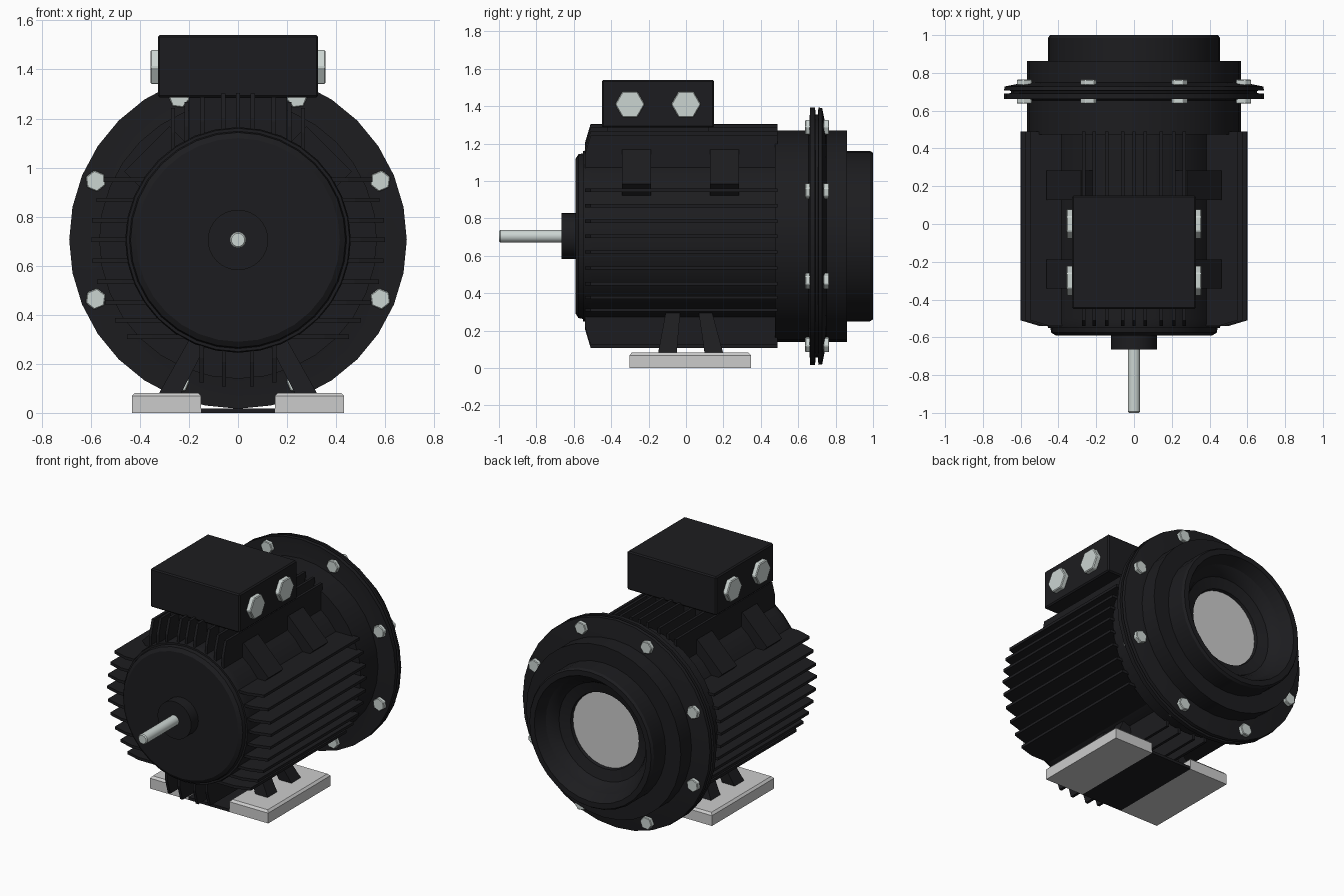
import bpy, bmesh
from math import sin, cos, pi, sqrt, radians
from mathutils import Vector, Matrix

if "Cube" in bpy.data.objects:
    bpy.data.objects.remove(bpy.data.objects["Cube"])

AXIS_Z = 0.705      # height of the shaft axis


def material(name, colour):
    m = bpy.data.materials.new(name)
    m.diffuse_color = colour
    m.use_nodes = True
    m.node_tree.nodes["Principled BSDF"].inputs["Base Color"].default_value = m.diffuse_color
    return m


BLACK = material("black_paint", (0.012, 0.012, 0.014, 1))
STEEL = material("steel", (0.6, 0.66, 0.64, 1))


def finish(name, bm, mat=None, smooth=False, bevel=0):
    bmesh.ops.remove_doubles(bm, verts=bm.verts, dist=1e-5)
    bmesh.ops.recalc_face_normals(bm, faces=bm.faces)
    me = bpy.data.meshes.new(name)
    bm.to_mesh(me)
    bm.free()
    ob = bpy.data.objects.new(name, me)
    bpy.context.collection.objects.link(ob)
    if mat:
        me.materials.append(mat)
    if bevel:
        b = ob.modifiers.new("bevel", 'BEVEL')
        b.width, b.segments = bevel, 1
    if smooth:
        bpy.ops.object.select_all(action='DESELECT')
        ob.select_set(True)
        bpy.context.view_layer.objects.active = ob
        bpy.ops.object.shade_smooth_by_angle(angle=radians(25))
    return ob


def lathe(name, profile, mat=BLACK, steps=32):
    """Spin (y, radius) points around the shaft axis."""
    bm = bmesh.new()
    vs = [bm.verts.new((r, y, AXIS_Z)) for y, r in profile]
    edges = [bm.edges.new(p) for p in zip(vs, vs[1:])]
    bmesh.ops.spin(bm, geom=vs + edges, cent=(0, 0, AXIS_Z), axis=(0, 1, 0),
                   angle=2 * pi, steps=steps)
    return finish(name, bm, mat, smooth=True)


def loft(bm, a, b):
    """Closed solid between two loops with the same point count."""
    va = [bm.verts.new(p) for p in a]
    vb = [bm.verts.new(p) for p in b]
    bm.faces.new(va)
    bm.faces.new(vb[::-1])
    n = len(va)
    for i in range(n):
        j = (i + 1) % n
        bm.faces.new((va[i], vb[i], vb[j], va[j]))


def rect(x0, x1, y0, y1, z):
    return [(x0, y0, z), (x1, y0, z), (x1, y1, z), (x0, y1, z)]


def box(bm, x0, x1, y0, y1, z0, z1):
    loft(bm, rect(x0, x1, y0, y1, z0), rect(x0, x1, y0, y1, z1))


def fin(bm, direction, offset, root):
    """Lengthwise fin, trimmed so that all tips lie on one cylinder."""
    tip = sqrt(0.6 ** 2 - offset ** 2)
    outline = [(root, -0.54), (tip - 0.1, -0.54), (tip, -0.51), (tip, 0.49), (root, 0.49)]
    side = Vector((0, 0, 1)) if direction.x else Vector((1, 0, 0))
    loops = []
    for t in (-0.009, 0.009):
        loops.append([direction * r + side * (offset + t) + Vector((0, y, AXIS_Z))
                      for r, y in outline])
    loft(bm, *loops)


def hexagon(bm, centre, r, depth, axis, turn=0.0):
    pts = []
    for d in (0, depth):
        ring = []
        for k in range(6):
            u, v = r * cos(turn + k * pi / 3), r * sin(turn + k * pi / 3)
            ring.append(Vector(centre) + (Vector((u, d, v)) if axis == 'y' else Vector((d, u, v))))
        pts.append(ring)
    loft(bm, *pts)


# Shaft and turned housing
lathe("shaft", [(-1.0, 0), (-1.0, 0.027), (-0.993, 0.033), (-0.6, 0.033)], STEEL)
lathe("shaft_collar", [(-0.6, 0.0), (-0.665, 0.0), (-0.665, 0.123), (-0.58, 0.123)])
lathe("front_cover", [(-0.59, 0), (-0.59, 0.415), (-0.575, 0.438), (-0.55, 0.443),
                      (-0.55, 0.455), (-0.53, 0.46), (-0.5, 0.46)])
lathe("motor_barrel", [(-0.54, 0), (-0.54, 0.45), (-0.53, 0.46), (0.5, 0.46)])
lathe("rear_bell", [(0.475, 0.4), (0.475, 0.566), (0.655, 0.566), (0.66, 0.6),
                    (0.663, 0.688), (0.69, 0.688), (0.693, 0.65), (0.705, 0.65),
                    (0.708, 0.688), (0.728, 0.685), (0.745, 0.6), (0.75, 0.566),
                    (0.862, 0.566), (0.862, 0.455), (0.985, 0.455), (1.0, 0.445),
                    (1.0, 0.41), (0.93, 0.375), (0.905, 0.34), (0.87, 0.32),
                    (0.85, 0.25), (0.83, 0.245)])
lathe("rear_opening_disc", [(0.83, 0), (0.83, 0.25)], None)

# Cooling fins
bm = bmesh.new()
for s in (-1, 1):
    for off in (0.245, 0.163, 0.08, 0, -0.085, -0.17, -0.255, -0.328, -0.395):
        fin(bm, Vector((s, 0, 0)), off, 0.2)
for off in (0, 0.06, 0.145, 0.21, 0.265):
    for s in ((-1, 1) if off else (1,)):
        fin(bm, Vector((0, 0, 1)), s * off, 0.35)
for off in (-0.147, -0.057, 0.057, 0.147):
    fin(bm, Vector((0, 0, -1)), off, 0.35)
finish("cooling_fins", bm, BLACK)

# Slanted lifting pads on both shoulders
bm = bmesh.new()
for s in (-1, 1):
    for y in (-0.265, 0.205):
        m = (Matrix.Translation((0, y, AXIS_Z)) @ Matrix.Rotation(s * pi / 4, 4, 'Y')
             @ Matrix.Translation((0, 0, 0.465)) @ Matrix.Diagonal((0.26, 0.155, 0.12, 1)))
        bmesh.ops.create_cube(bm, size=1, matrix=m)
finish("shoulder_pads", bm, BLACK)

# Terminal box with cable glands
bm = bmesh.new()
box(bm, -0.327, 0.327, -0.45, 0.15, 1.285, 1.54)
finish("terminal_box", bm, BLACK, bevel=0.008)
bm = bmesh.new()
box(bm, -0.2, 0.2, -0.42, 0.12, 1.1, 1.3)
finish("terminal_box_neck", bm, BLACK)
bm = bmesh.new()
for s in (-1, 1):
    for y in (-0.3, 0.0):
        hexagon(bm, (s * 0.32, y, 1.41), 0.08, s * 0.037, 'x')
finish("cable_glands", bm, STEEL, bevel=0.005)

# Flange bolts: heads, shanks and nuts
bm = bmesh.new()
for k in range(8):
    a = pi / 8 + k * pi / 4
    x, z = 0.628 * cos(a), AXIS_Z + 0.628 * sin(a)
    hexagon(bm, (x, 0.637, z), 0.044, 0.028, 'y', a)
    hexagon(bm, (x, 0.65, z), 0.02, 0.1, 'y', a)
    hexagon(bm, (x, 0.735, z), 0.044, 0.03, 'y', a)
finish("flange_bolts", bm, STEEL, bevel=0.004)

# Feet: pads with chamfered tops, joining plate and splayed legs
pads, legs = bmesh.new(), bmesh.new()
for s in (-1, 1):
    loft(pads, rect(s * 0.15, s * 0.433, -0.303, 0.347, 0),
         rect(s * 0.15, s * 0.433, -0.303, 0.347, 0.068))
    loft(pads, rect(s * 0.15, s * 0.433, -0.303, 0.347, 0.068),
         rect(s * 0.162, s * 0.42, -0.29, 0.334, 0.082))
    for (b0, b1), (t0, t1) in (((-0.15, -0.05), (-0.105, -0.03)),
                               ((0.10, 0.20), (0.065, 0.135))):
        loft(legs, rect(s * 0.235, s * 0.325, b0, b1, 0.075),
             rect(s * 0.11, s * 0.19, t0, t1, 0.315))
finish("foot_pads", pads)
finish("legs", legs, BLACK)
bm = bmesh.new()
box(bm, -0.15, 0.15, -0.303, 0.347, 0, 0.018)
finish("foot_joining_plate", bm, BLACK)
